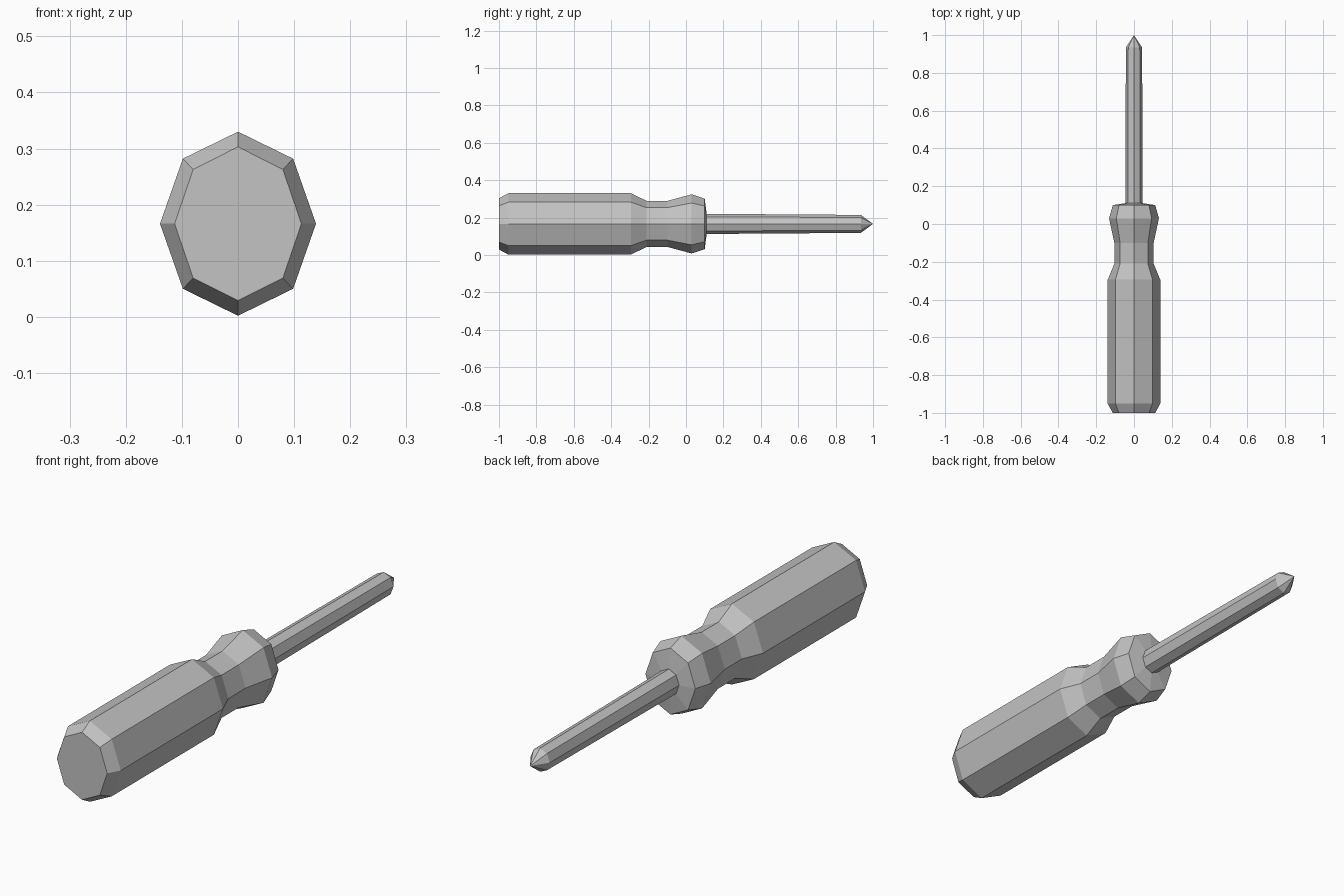
import bpy, bmesh
from math import sin, cos, pi

cube = bpy.data.objects.get("Cube")
if cube:
    bpy.data.objects.remove(cube, do_unlink=True)

SIDES = 8
AXIS_Z = 0.166

grey = bpy.data.materials.new("plain_grey")
grey.use_nodes = True
colour = (0.55, 0.55, 0.55, 1)
grey.diffuse_color = colour
grey.node_tree.nodes["Principled BSDF"].inputs["Base Color"].default_value = colour


def loft(name, stations, tip=None):
    """Flat-sided body along y; each station is (y, half width, half height)."""
    bm = bmesh.new()
    rings = []
    for y, rx, rz in stations:
        angles = [2 * pi * i / SIDES for i in range(SIDES)]
        rings.append([bm.verts.new((rx * sin(a), y, AXIS_Z + rz * cos(a)))
                      for a in angles])
    for a, b in zip(rings, rings[1:]):
        for i in range(SIDES):
            j = (i + 1) % SIDES
            bm.faces.new((a[i], a[j], b[j], b[i]))
    bm.faces.new(rings[0])
    if tip is None:
        bm.faces.new(rings[-1])
    else:
        point = bm.verts.new((0, tip, AXIS_Z))
        for i in range(SIDES):
            bm.faces.new((rings[-1][i], rings[-1][(i + 1) % SIDES], point))
    bmesh.ops.recalc_face_normals(bm, faces=bm.faces)
    mesh = bpy.data.meshes.new(name)
    bm.to_mesh(mesh)
    bm.free()
    mesh.materials.append(grey)
    obj = bpy.data.objects.new(name, mesh)
    bpy.context.collection.objects.link(obj)
    return obj


# Handle: chamfered butt, long grip, narrow waist, flared collar
loft("handle", [
    (-1.0, 0.113, 0.137),
    (-0.95, 0.139, 0.164),
    (-0.295, 0.139, 0.164),
    (-0.21, 0.104, 0.123),
    (-0.10, 0.104, 0.123),
    (0.03, 0.132, 0.158),
    (0.10, 0.112, 0.135),
    (0.11, 0.048, 0.058),
])

# Shaft: slightly tapered rod ending in a point
loft("shaft", [(0.09, 0.046, 0.054), (0.935, 0.043, 0.048)], tip=1.0)
